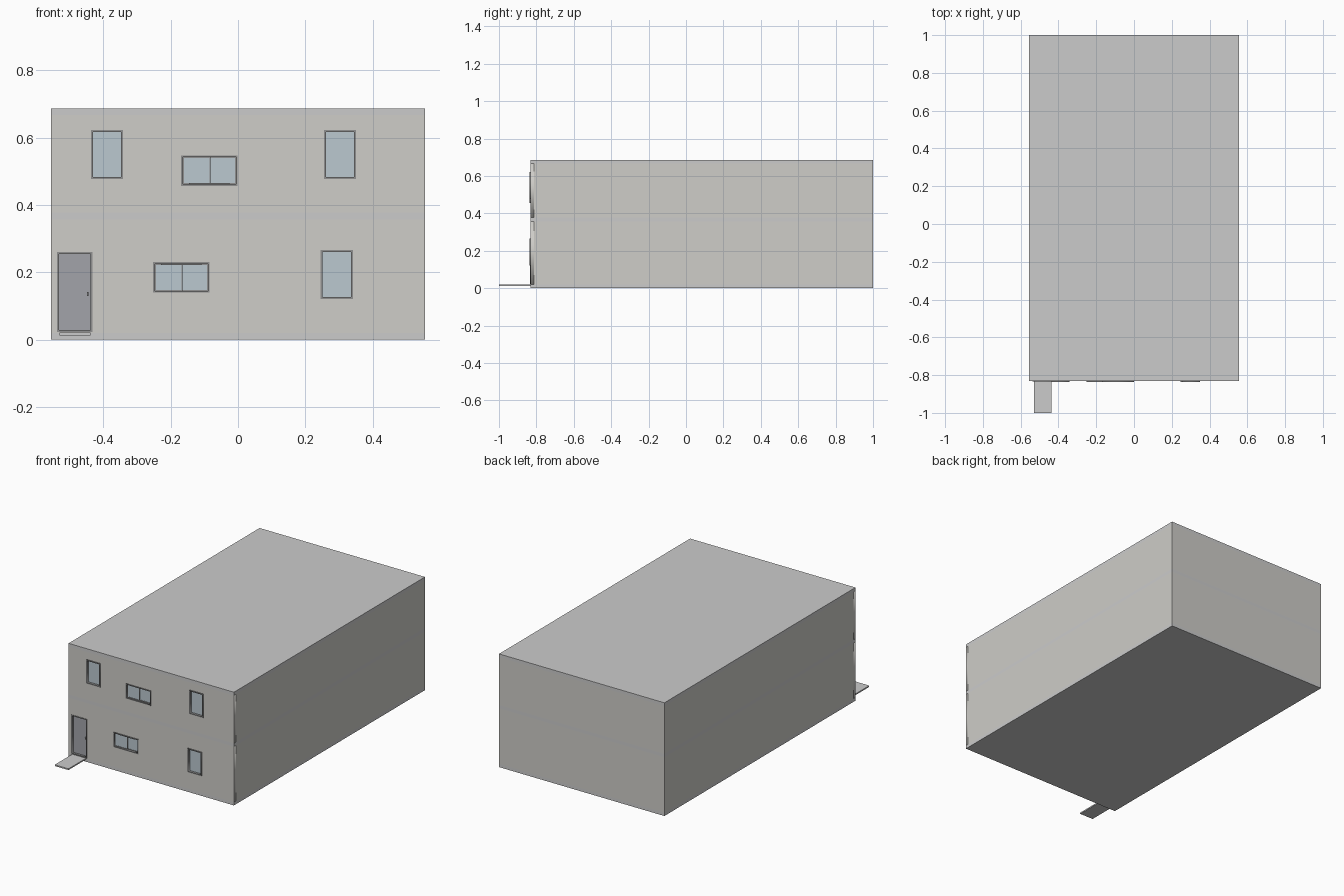
import bpy, math

if "Cube" in bpy.data.objects:
    bpy.data.objects.remove(bpy.data.objects["Cube"])

W, Y0, Y1, T = 0.555, -0.832, 1.0, 0.02   # half width, front, back, wall thickness


def material(name, rgb):
    m = bpy.data.materials.new(name)
    m.diffuse_color = (*rgb, 1)
    m.use_nodes = True
    m.node_tree.nodes["Principled BSDF"].inputs["Base Color"].default_value = m.diffuse_color
    return m


WALL = material("wall_plaster", (0.62, 0.61, 0.58))
SLAB = material("concrete", (0.57, 0.57, 0.56))
FRAME = material("frame_grey", (0.28, 0.28, 0.28))
GLASS = material("glass_blue", (0.5, 0.58, 0.63))
DOOR = material("door_grey", (0.36, 0.37, 0.4))


def box(name, x0, x1, y0, y1, z0, z1, mat):
    bpy.ops.mesh.primitive_cube_add(
        size=1, location=((x0 + x1) / 2, (y0 + y1) / 2, (z0 + z1) / 2))
    o = bpy.context.object
    o.name = name
    o.scale = (x1 - x0, y1 - y0, z1 - z0)
    bpy.ops.object.transform_apply(location=False, rotation=False, scale=True)
    o.data.materials.append(mat)
    return o


def panel(name, outer, holes, y0, y1, mat):
    """Upright plate in the xz plane with rectangular openings."""
    c = bpy.data.curves.new(name, 'CURVE')
    c.dimensions, c.fill_mode, c.extrude = '2D', 'BOTH', (y1 - y0) / 2
    for x0, x1, z0, z1 in [outer] + holes:
        s = c.splines.new('POLY')
        s.points.add(3)
        for p, (x, z) in zip(s.points, [(x0, z0), (x1, z0), (x1, z1), (x0, z1)]):
            p.co = (x, z, 0, 1)
        s.use_cyclic_u = True
    o = bpy.data.objects.new(name, c)
    bpy.context.collection.objects.link(o)
    o.location.y = (y0 + y1) / 2
    o.rotation_euler.x = math.pi / 2
    bpy.ops.object.select_all(action='DESELECT')
    o.select_set(True)
    bpy.context.view_layer.objects.active = o
    bpy.ops.object.convert(target='MESH')
    o = bpy.context.object
    o.data.materials.append(mat)
    return o


def inset(r, d):
    return (r[0] + d, r[1] - d, r[2] + d, r[3] - d)


# Openings: x0, x1, z0, z1
door = (-0.537, -0.432, 0.022, 0.26)
low_wide, low_tall = (-0.252, -0.084, 0.14, 0.23), (0.245, 0.341, 0.121, 0.266)
up_left, up_right = (-0.436, -0.341, 0.477, 0.622), (0.256, 0.35, 0.477, 0.622)
up_wide = (-0.169, -0.001, 0.457, 0.547)

# Floor slabs and roof
for name, z0, z1 in [("ground_slab", 0, 0.02), ("middle_slab", 0.357, 0.377),
                     ("roof_slab", 0.667, 0.687)]:
    box(name, -W, W, Y0, Y1, z0, z1, SLAB)

# Storey walls
for tag, z0, z1, holes in [
        ("lower", 0.02, 0.357, [door, low_wide, low_tall]),
        ("upper", 0.377, 0.667, [up_left, up_wide, up_right])]:
    panel(tag + "_front_wall", (-W, W, z0, z1), [inset(h, 0.001) for h in holes],
          Y0, Y0 + T, WALL)
    box(tag + "_back_wall", -W, W, Y1 - T, Y1, z0, z1, WALL)
    for side, x in [("left", -W), ("right", W - T)]:
        box(f"{tag}_{side}_wall", x, x + T, Y0 + T, Y1 - T, z0, z1, WALL)


# Tall windows: frame, glass and sill rail
def tall_window(name, r):
    panel(name + "_frame", r, [inset(r, 0.006)], Y0 - 0.004, Y0 + 0.018, FRAME)
    g = inset(r, 0.005)
    box(name + "_glass", g[0], g[1], Y0 + 0.011, Y0 + 0.014, g[2], g[3], GLASS)


# Wide sliding windows: frame, two offset sashes and a guide rail
def wide_window(name, r, rail_at_top):
    panel(name + "_frame", r, [inset(r, 0.005)], Y0 - 0.004, Y0 + 0.018, FRAME)
    x0, x1, z0, z1 = inset(r, 0.005)
    mid = (x0 + x1) / 2
    for i, (a, b) in enumerate([(x0, mid + 0.003), (mid - 0.003, x1)]):
        y = Y0 + 0.006 + 0.005 * i
        s = (a, b, z0, z1)
        panel(f"{name}_sash_{i}", s, [inset(s, 0.003)], y, y + 0.005, FRAME)
        box(f"{name}_glass_{i}", a + 0.003, b - 0.003, y + 0.002, y + 0.004,
            z0 + 0.003, z1 - 0.003, GLASS)
    z = z1 - 0.004 if rail_at_top else z0
    box(name + "_rail", mid - 0.06, mid + 0.06, Y0 + 0.001, Y0 + 0.006, z, z + 0.004, FRAME)


tall_window("lower_tall_window", low_tall)
tall_window("upper_left_window", up_left)
tall_window("upper_right_window", up_right)
wide_window("lower_wide_window", low_wide, True)
wide_window("upper_wide_window", up_wide, False)

# Front door with frame and handle
panel("door_frame", door, [inset(door, 0.006)], Y0 - 0.002, Y0 + 0.02, FRAME)
d = inset(door, 0.005)
box("door_leaf", d[0], d[1], Y0 + 0.011, Y0 + 0.017, d[2], d[3], DOOR)
box("door_handle", -0.449, -0.444, Y0 + 0.005, Y0 + 0.011, 0.13, 0.142, FRAME)

# Entrance step
box("entrance_step", -0.53, -0.438, -1.0, Y0 + 0.005, 0.013, 0.021, SLAB)
